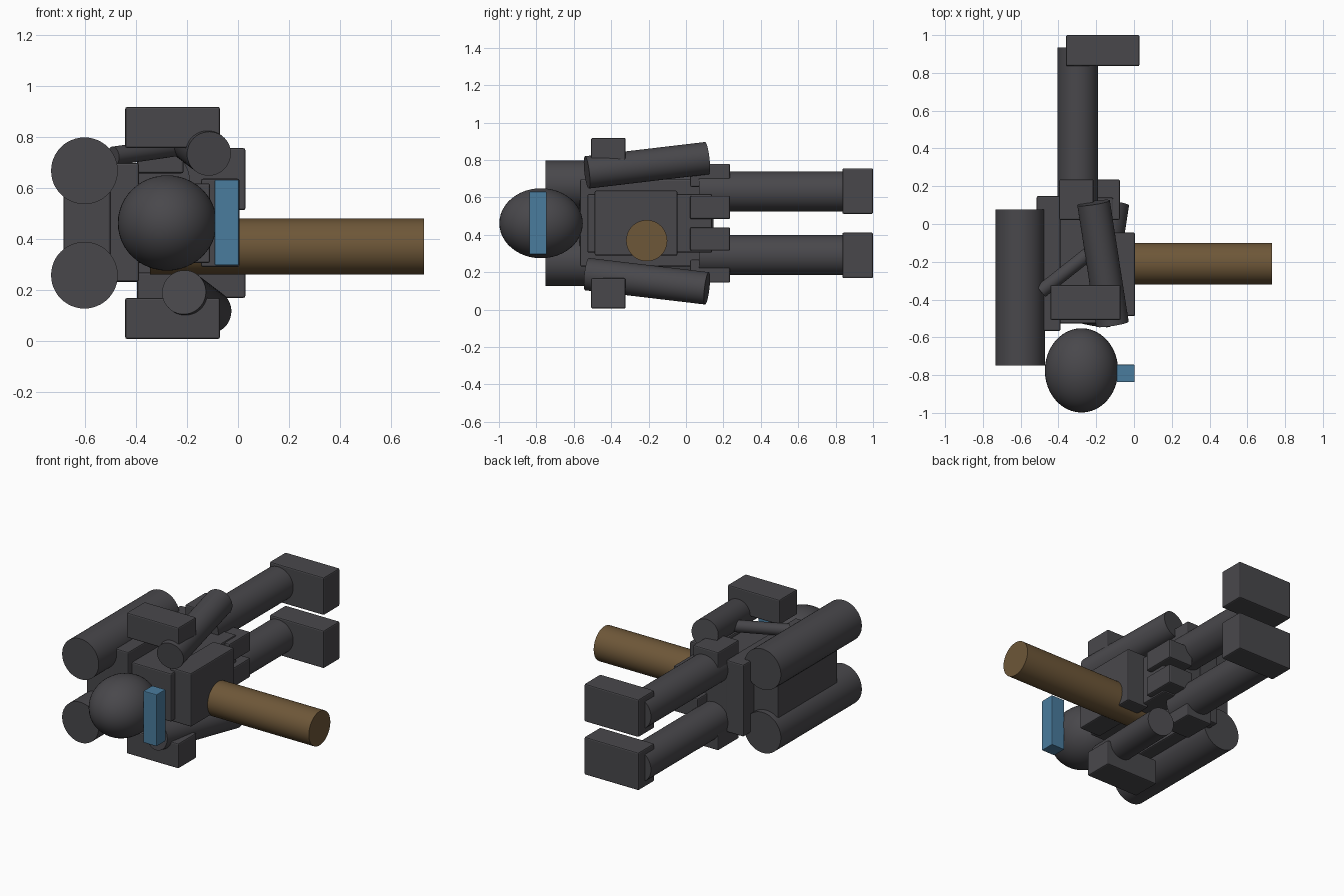
import bpy
from mathutils import Vector

if "Cube" in bpy.data.objects:
    bpy.data.objects.remove(bpy.data.objects["Cube"])


def material(name, rgb):
    m = bpy.data.materials.new(name)
    m.diffuse_color = (*rgb, 1)
    m.use_nodes = True
    m.node_tree.nodes["Principled BSDF"].inputs["Base Color"].default_value = m.diffuse_color
    return m


GREY = material("dark grey suit", (0.066, 0.064, 0.071))
BROWN = material("brown", (0.155, 0.095, 0.04))
BLUE = material("visor blue", (0.068, 0.2, 0.34))
MID_Z = 0.462  # left/right symmetry plane of the figure, which lies on its side


def finish(name, mat):
    ob = bpy.context.object
    ob.name = name
    ob.data.materials.append(mat)
    return ob


def box(name, x, y, z, mat=GREY, bevel=0.008):
    spans = (x, y, z)
    bpy.ops.mesh.primitive_cube_add(size=1, location=[(a + b) / 2 for a, b in spans])
    ob = finish(name, mat)
    ob.scale = [b - a for a, b in spans]
    bpy.ops.object.transform_apply(location=False, rotation=False, scale=True)
    mod = ob.modifiers.new("soft edges", 'BEVEL')
    mod.width, mod.segments = bevel, 2
    return ob


def tube(name, a, b, r, mat=GREY):
    a, b = Vector(a), Vector(b)
    bpy.ops.mesh.primitive_cylinder_add(vertices=48, radius=r, depth=(b - a).length,
                                        location=(a + b) / 2)
    ob = finish(name, mat)
    ob.rotation_euler = (b - a).to_track_quat('Z', 'Y').to_euler()
    bpy.ops.object.shade_smooth_by_angle()
    return ob


def sided(side, lo, hi):
    """Span at distances lo..hi from the symmetry plane, on the given side."""
    return tuple(sorted((MID_Z + side * lo, MID_Z + side * hi)))


# helmet and visor
bpy.ops.mesh.primitive_uv_sphere_add(segments=48, ring_count=24, radius=1,
                                     location=(-0.278, -0.775, MID_Z))
helmet = finish("helmet", GREY)
helmet.scale = (0.194, 0.223, 0.187)
bpy.ops.object.shade_smooth()
box("visor", (-0.092, 0.003), (-0.837, -0.745), (0.296, 0.631), BLUE, 0.004)

# body
box("torso", (-0.40, -0.11), (-0.527, 0.14), (0.305, 0.618))
box("chest_pack", (-0.145, 0.006), (-0.488, -0.046), (0.289, 0.636))
tube("chest_rod", (-0.345, -0.21, 0.369), (0.731, -0.21, 0.369), 0.11, BROWN)

# backpack
box("back_plate", (-0.515, -0.389), (-0.566, 0.148), (0.231, 0.697))
box("tank_bridge", (-0.686, -0.50), (-0.57, 0.04), (0.26, 0.67))

for side, label in ((1, "upper"), (-1, "lower")):
    # backpack tank
    z = MID_Z + side * 0.205
    tube(label + "_tank", (-0.603, -0.75, z), (-0.603, 0.078, z), 0.131)
    # leg and boot
    z = MID_Z + side * 0.171
    tube(label + "_leg", (-0.297, 0.07, z), (-0.297, 0.935, z), 0.107)
    box(label + "_boot", (-0.36, 0.029), (0.836, 1.0), sided(side, 0.05, 0.294))
    # hip pouches
    box(label + "_outer_pouch", (-0.396, -0.214), (0.022, 0.236), sided(side, 0.195, 0.318))
    box(label + "_inner_pouch", (-0.25, -0.075), (0.022, 0.236), sided(side, 0.022, 0.147))
    # arm, swung a little differently on each side
    near_x, far_x = (-0.114, -0.214) if side > 0 else (-0.212, -0.112)
    tube(label + "_arm", (near_x, -0.53, MID_Z + side * 0.272),
         (far_x, 0.112, MID_Z + side * 0.348), 0.087)
    # shoulder block
    box(label + "_shoulder_block", (-0.443, -0.071), (-0.508, -0.323), sided(side, 0.294, 0.456))

# air hose from backpack to upper arm
tube("air_hose", (-0.49, -0.355, 0.725), (-0.18, -0.11, 0.77), 0.037)
